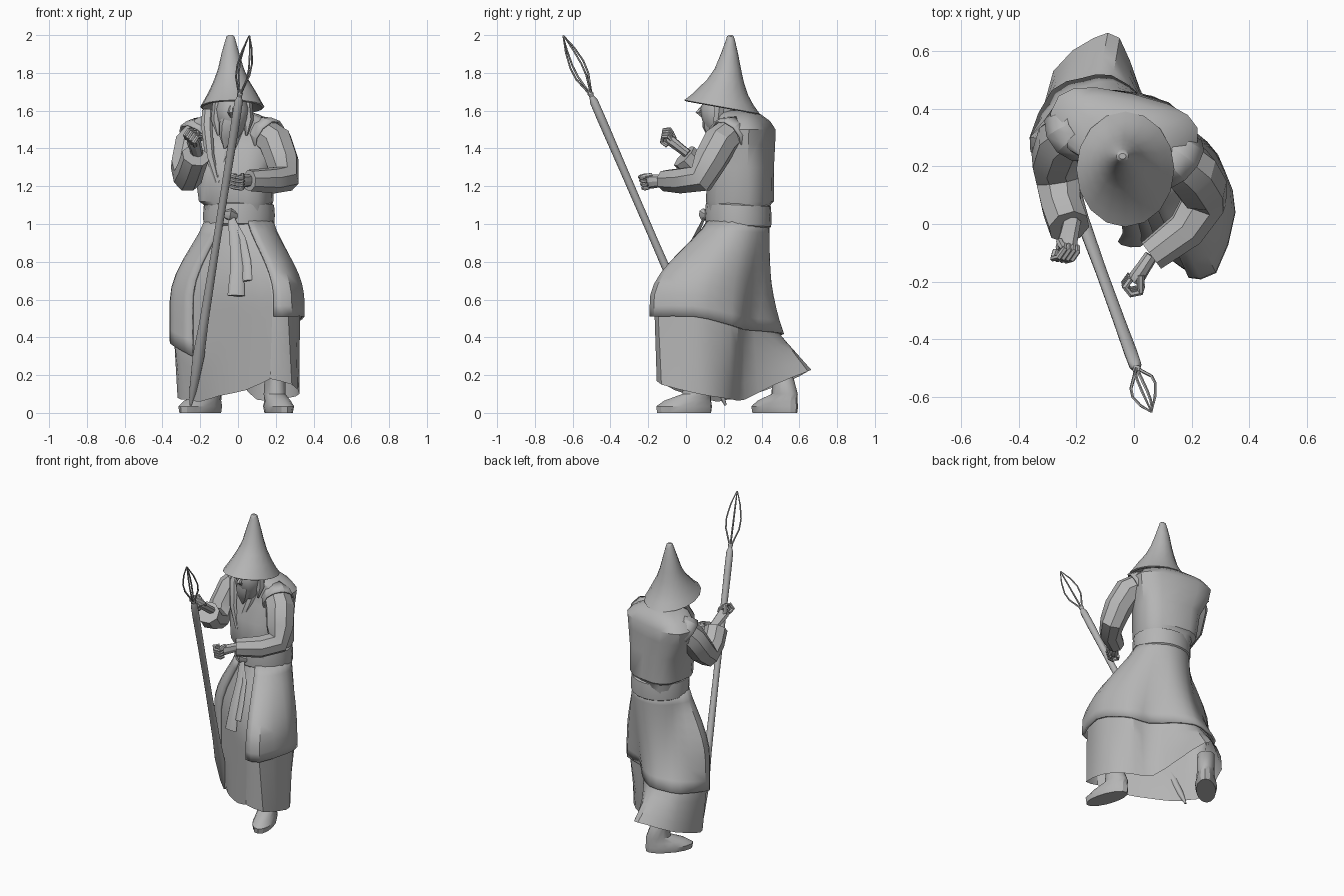
import bpy, math
from mathutils import Vector as V

grey = bpy.data.materials.new("plain grey")
grey.diffuse_color = (0.46, 0.46, 0.46, 1)


def loft(name, rings, closed=True, cap0=False, cap1=False):
    """Join rings of points into a skin."""
    n = len(rings[0])
    verts = [tuple(p) for r in rings for p in r]
    faces = []
    for j in range(len(rings) - 1):
        for i in range(n if closed else n - 1):
            k = (i + 1) % n
            faces.append((j * n + i, j * n + k, (j + 1) * n + k, (j + 1) * n + i))
    if cap0:
        faces.append(tuple(range(n))[::-1])
    if cap1:
        faces.append(tuple((len(rings) - 1) * n + i for i in range(n)))
    me = bpy.data.meshes.new(name)
    me.from_pydata(verts, [], faces)
    me.materials.append(grey)
    ob = bpy.data.objects.new(name, me)
    bpy.context.collection.objects.link(ob)
    return ob


def oval(c, rx, ry, n=14, turn=0.0, tilt=0.0, power=1.0):
    """Horizontal oval, optionally squared off, turned and sloped in y."""
    pts = []
    for i in range(n):
        a = 2 * math.pi * i / n
        ca, sa = math.cos(a), math.sin(a)
        x = rx * math.copysign(abs(ca) ** power, ca)
        y = ry * math.copysign(abs(sa) ** power, sa)
        px = x * math.cos(turn) - y * math.sin(turn)
        py = x * math.sin(turn) + y * math.cos(turn)
        pts.append(V((c[0] + px, c[1] + py, c[2] - py * tilt)))
    return pts


def tube(name, path, radii, n=8, flat=1.0, caps=True):
    """Round or flattened tube along a path."""
    path = [V(p) for p in path]
    rings, t0, u = [], None, None
    for i, p in enumerate(path):
        t = (path[min(i + 1, len(path) - 1)] - path[max(i - 1, 0)]).normalized()
        if u is None:
            u = t.cross(V((0, 1, 0.1))).normalized()
        else:
            u = t0.rotation_difference(t) @ u
        t0, w = t, t.cross(u)
        rings.append([p + radii[i] * (u * math.cos(a) + w * flat * math.sin(a))
                      for a in (2 * math.pi * k / n for k in range(n))])
    return loft(name, rings, True, caps, caps)


def soften(pts):
    """Add a rounded midpoint between neighbouring hem points."""
    m, out = len(pts), [pts[0]]
    for i in range(m - 1):
        q = [pts[min(max(i + d, 0), m - 1)] for d in (-1, 0, 1, 2)]
        out += [tuple((9 * (b + c) - a - d) / 16 for a, b, c, d in zip(*q)), pts[i + 1]]
    return out


def skirt(hem, angles, top, rx, ry, steps):
    """Columns of cloth from a waist oval to hem points (x, y, z, lag); lag delays the flare."""
    cols = []
    for (x, y, z, lag), (a,) in zip(soften(hem), soften([(math.radians(a),) for a in angles])):
        wx, wy = 0.005 + rx * math.cos(a), 0.275 + ry * math.sin(a)
        g, col = min(1, max(0, lag)), []
        for s in range(steps + 1):
            t = s / steps
            pz = top + (z - top) * t
            f = math.sin(math.pi / 2 * min(1, (top - pz) / 0.43)) ** 1.3 * (1 - g) + t ** 2.5 * g
            col.append(V((wx + (x - wx) * f, wy + (y - wy) * f, pz)))
        cols.append(col)
    return cols


def thicken(ob, d, offset=1):
    m = ob.modifiers.new("thickness", "SOLIDIFY")
    m.thickness, m.offset = d, offset


# Open coat skirt with a deep fold behind the left leg
coat_hem = [(0.19, -0.18, 0.51, 0), (0.28, -0.165, 0.51, 0), (0.345, 0.04, 0.51, 0),
            (0.31, 0.18, 0.48, 0), (0.25, 0.28, 0.45, 0.3), (0.13, 0.31, 0.44, 0.7),
            (0.03, 0.43, 0.43, 1), (-0.08, 0.51, 0.42, 1), (-0.18, 0.5, 0.41, 1),
            (-0.28, 0.46, 0.40, 0.8), (-0.355, 0.3, 0.38, 0), (-0.33, 0.22, 0.35, 0),
            (-0.24, 0.15, 0.30, 0)]
angles = [-75 + 315 * i / 12 for i in range(13)]
coat = skirt(coat_hem, angles, 1.02, 0.176, 0.16, 9)
thicken(loft("coat_skirt", [list(r) for r in zip(*coat)], False), 0.014, 0)

# Inner robe: hangs just inside the coat, closes the front, then runs on to its own hem
robe_hem = [(0.17, -0.155, 0.18), (0.285, -0.13, 0.15), (0.325, 0.07, 0.10), (0.27, 0.19, 0.08),
            (0.19, 0.25, 0.07), (0.1, 0.31, 0.07), (0.02, 0.47, 0.15), (-0.05, 0.645, 0.22),
            (-0.14, 0.645, 0.22), (-0.28, 0.53, 0.16), (-0.32, 0.3, 0.08), (-0.27, 0.22, 0.07),
            (-0.2, 0.16, 0.06), (-0.1, 0.05, 0.09), (0.04, -0.06, 0.12), (0.17, -0.155, 0.18)]
front = [(-0.1, 0.04, 0.4, 0), (0.05, -0.08, 0.45, 0), coat_hem[0]]
robe = skirt(coat_hem + front, angles + [255, 270, 285], 1.02, 0.172, 0.156, 9)
for col, low in zip(robe, soften(robe_hem)):
    for p in col:
        p.x, p.y = p.x * 0.95, 0.2 + (p.y - 0.2) * 0.95
    end = col[-1].copy()
    col += [end.lerp(V(low), s / 4) for s in range(1, 5)]
loft("inner_robe", [list(r) for r in zip(*robe)], False)

# Vest torso
turn = math.radians(-13)
torso = [(0.005, 0.275, 0.98, 0.16, 0.15), (0.0, 0.28, 1.10, 0.175, 0.16),
         (-0.01, 0.285, 1.12, 0.193, 0.172), (-0.02, 0.29, 1.30, 0.21, 0.165),
         (-0.035, 0.315, 1.42, 0.25, 0.14), (-0.035, 0.325, 1.50, 0.262, 0.13),
         (-0.035, 0.31, 1.545, 0.22, 0.12), (-0.03, 0.28, 1.58, 0.14, 0.11),
         (-0.03, 0.25, 1.60, 0.07, 0.07)]
loft("vest", [oval(r[:3], r[3], r[4], 16, turn, 0, 0.72) for r in torso], True, True, True)

# Sash with knot and tails
loft("sash", [oval((0.005, 0.277, z), r, r - 0.014, 20, 0, 0.05) for z, r in
              ((0.98, 0.17), (0.995, 0.188), (1.05, 0.19), (1.1, 0.186), (1.11, 0.17))])
tube("sash_knot", [(-0.07, 0.115, 1.05), (-0.04, 0.095, 1.05), (-0.01, 0.115, 1.04)],
     [0.02, 0.034, 0.02], 8, 0.8)
tube("sash_tail_long", [(-0.035, 0.095, 1.03), (-0.015, 0.045, 0.92), (-0.005, -0.035, 0.77),
                        (-0.01, -0.065, 0.62)], [0.02, 0.03, 0.035, 0.046], 8, 0.35)
tube("sash_tail_short", [(-0.035, 0.095, 1.03), (0.02, 0.04, 0.92), (0.045, -0.03, 0.8),
                         (0.05, -0.07, 0.7)], [0.015, 0.022, 0.025, 0.025], 8, 0.3)

# Collar edges meeting in a V
for s, name in ((-1, "collar_right"), (1, "collar_left")):
    tube(name, [(-0.07 + s * 0.09, 0.24, 1.6), (-0.08 + s * 0.085, 0.185, 1.52),
                (-0.1 + s * 0.05, 0.16, 1.36), (-0.11, 0.145, 1.22)],
         [0.03, 0.03, 0.025, 0.012], 6, 0.6)

# Sleeves and shoulder caps
arms = {
    "right": ([(-0.2, 0.33, 1.48), (-0.25, 0.29, 1.42), (-0.275, 0.22, 1.31),
               (-0.265, 0.15, 1.25), (-0.25, 0.06, 1.29), (-0.225, -0.01, 1.36)],
              [0.08, 0.09, 0.085, 0.08, 0.074, 0.074]),
    "left": ([(0.13, 0.24, 1.48), (0.2, 0.18, 1.43), (0.235, 0.125, 1.33),
              (0.245, 0.08, 1.24), (0.18, -0.02, 1.23), (0.06, -0.11, 1.23)],
             [0.085, 0.095, 0.09, 0.08, 0.07, 0.058])}
for side, (path, radii) in arms.items():
    tube("sleeve_" + side, path, radii, 8)
    a, b = V(path[0]), V(path[1])
    cap = tube("shoulder_cap_" + side, [a - (b - a) * 0.5, a, a.lerp(b, 0.5)],
               [0.07, 0.092, 0.102], 10, 1.0, False)
    thicken(cap, 0.01, 0)


def hand(name, wrist, palm, across):
    """Closed hand: palm, four curled fingers and a thumb."""
    w, p, ac = V(wrist), V(palm), V(across).normalized()
    d = (p - w).normalized()
    q = d.cross(ac).normalized()
    tube(name + "_palm", [w, w.lerp(p, 0.5), p, p + d * 0.02], [0.032, 0.034, 0.038, 0.03], 8, 0.75)
    for i in range(4):
        b = p + ac * (i - 1.5) * 0.02 + d * 0.01
        tube(f"{name}_finger_{i + 1}",
             [b + q * 0.02, b + d * 0.035 + q * 0.022, b + d * 0.045 - q * 0.01,
              b + d * 0.02 - q * 0.035, b - d * 0.005 - q * 0.028],
             [0.011, 0.012, 0.011, 0.011, 0.008], 6)
    b = p + ac * 0.035
    tube(name + "_thumb", [b - d * 0.02, b + d * 0.01 - q * 0.02, b + d * 0.03 - q * 0.035],
         [0.013, 0.013, 0.009], 6)


hand("right_hand", (-0.215, 0.01, 1.37), (-0.235, -0.08, 1.44), (-0.6, 0.1, 0.5))
hand("left_hand", (0.06, -0.11, 1.23), (0.01, -0.185, 1.225), (0.05, -0.3, 1))

# Head, nose, beard and hair
face = [(1.45, 0.03), (1.50, 0.06), (1.55, 0.082), (1.61, 0.09), (1.67, 0.07), (1.71, 0.02)]
loft("head", [oval((-0.03, 0.175, z), r, r * 1.1, 12) for z, r in face], True, True, True)
tube("nose", [(-0.035, 0.095, 1.63), (-0.038, 0.065, 1.59), (-0.035, 0.09, 1.57)],
     [0.008, 0.017, 0.01], 6)
tube("beard", [(-0.035, 0.12, 1.57), (-0.045, 0.12, 1.52), (-0.06, 0.14, 1.46), (-0.07, 0.15, 1.4)],
     [0.05, 0.055, 0.04, 0.006], 8, 0.6)
for s, name in ((-1, "hair_lock_right"), (1, "hair_lock_left")):
    tube(name, [(-0.03 + s * 0.075, 0.18, 1.64), (-0.03 + s * 0.085, 0.17, 1.55),
                (-0.03 + s * 0.075, 0.155, 1.47)], [0.03, 0.028, 0.006], 6)

# Pointed hat, from under the brim to the tip: x, y, z, half width, half depth, slope
hat = [(-0.03, 0.19, 1.65, 0.09, 0.10, 0.18), (-0.03, 0.19, 1.615, 0.16, 0.19, 0.18),
       (-0.03, 0.19, 1.62, 0.17, 0.2, 0.18), (-0.03, 0.19, 1.655, 0.15, 0.167, 0.15),
       (-0.03, 0.195, 1.70, 0.125, 0.133, 0.12), (-0.035, 0.21, 1.76, 0.093, 0.096, 0.08),
       (-0.037, 0.222, 1.82, 0.069, 0.07, 0.05), (-0.04, 0.23, 1.9, 0.048, 0.046, 0),
       (-0.04, 0.235, 1.97, 0.028, 0.025, 0), (-0.04, 0.235, 1.993, 0.021, 0.018, 0),
       (-0.04, 0.235, 2.0, 0.012, 0.01, 0)]
loft("hat", [oval(r[:3], r[3], r[4], 16, 0, r[5]) for r in hat], True, True, True)

# Boots with short legs: sole, instep, ankle, shin as z, offset, half length, half width
for name, cx, cy, ang in (("left_boot", 0.215, -0.01, -72), ("right_boot", -0.2, 0.47, 228)):
    a = math.radians(ang)
    rings = []
    for z, off, hl, hw in ((0, 0, 0.15, 0.062), (0.035, 0, 0.155, 0.07), (0.065, -0.02, 0.13, 0.06),
                           (0.1, -0.07, 0.08, 0.056), (0.18, -0.06, 0.058, 0.056),
                           (0.26, 0.0, 0.055, 0.055)):
        rings.append(oval((cx + off * math.cos(a), cy + off * math.sin(a), z), hl, hw, 14, a))
    loft(name, rings, True, True, True)


# Staff and wire cage
def at(z):
    t = (z - 0.04) / 1.66
    return V((-0.25 + 0.262 * t, 0.21 - 0.72 * t, z))


prof = [(0.04, 0.006), (0.12, 0.02), (0.3, 0.031), (0.48, 0.024), (0.9, 0.02), (1.3, 0.021),
        (1.55, 0.023), (1.65, 0.022), (1.675, 0.012), (1.69, 0.016), (1.71, 0.008)]
tube("staff", [at(z) for z, r in prof], [r for z, r in prof], 12)
base, tip = at(1.69), V((0.06, -0.65, 1.997))
axis = (tip - base).normalized()
u = axis.cross(V((0, 1, 0))).normalized()
w = axis.cross(u)
for i in range(4):
    a = math.pi / 2 * i + 0.6
    out = u * math.cos(a) + w * math.sin(a)
    tube(f"cage_wire_{i + 1}", [base.lerp(tip, t) + out * b for t, b in
         ((0, 0.006), (0.12, 0.02), (0.3, 0.042), (0.5, 0.046), (0.75, 0.03), (1, 0.002))],
         [0.006, 0.006, 0.0055, 0.005, 0.005, 0.003], 5)

# Consistent normals and smooth shading that keeps edges
bpy.ops.object.select_all(action='SELECT')
bpy.context.view_layer.objects.active = bpy.data.objects["vest"]
bpy.ops.object.mode_set(mode='EDIT')
bpy.ops.mesh.select_all(action='SELECT')
bpy.ops.mesh.normals_make_consistent(inside=False)
bpy.ops.object.mode_set(mode='OBJECT')
bpy.ops.object.shade_smooth_by_angle(angle=math.radians(32))
